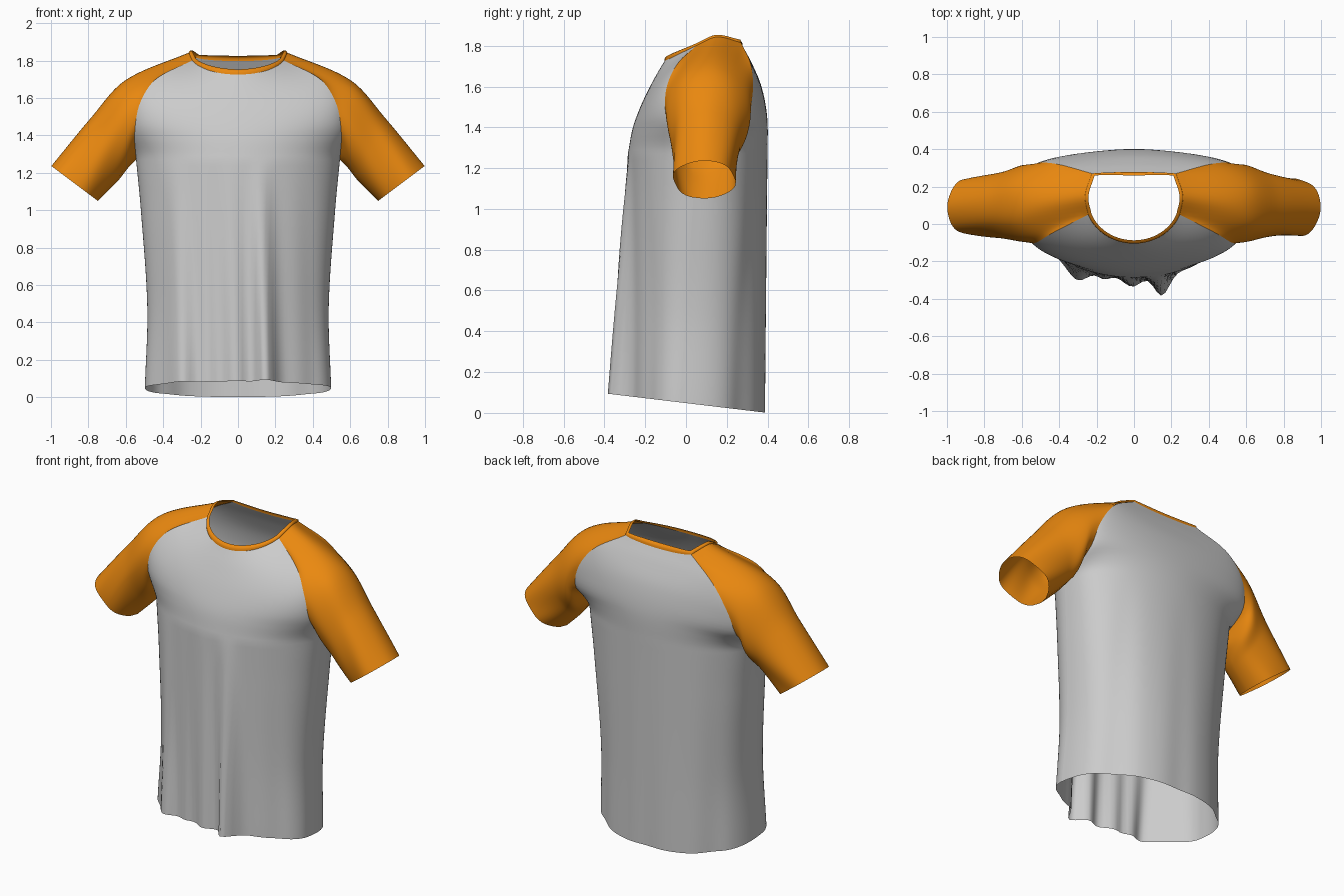
import bpy, math
from mathutils import Vector as V

if "Cube" in bpy.data.objects:
    bpy.data.objects.remove(bpy.data.objects["Cube"])

orange = bpy.data.materials.new("orange_cloth")
orange.diffuse_color = (0.83, 0.25, 0.005, 1)
orange.use_nodes = True
orange.node_tree.nodes["Principled BSDF"].inputs["Base Color"].default_value = orange.diffuse_color


def spline(pts, t):
    """Smooth curve through pts, t in 0..1 by chord length."""
    p = [V(q) for q in pts]
    d = [0.0]
    for a, b in zip(p, p[1:]):
        d.append(d[-1] + (b - a).length)
    s = t * d[-1]
    i = max(k for k in range(len(p) - 1) if d[k] <= s + 1e-9)
    i = min(i, len(p) - 2)

    def tangent(k):
        lo, hi = max(k - 1, 0), min(k + 1, len(p) - 1)
        return (p[hi] - p[lo]) / (d[hi] - d[lo])
    h = d[i + 1] - d[i]
    u = (s - d[i]) / h
    return (p[i] * (2*u**3 - 3*u*u + 1) + tangent(i) * h * (u**3 - 2*u*u + u)
            + p[i + 1] * (3*u*u - 2*u**3) + tangent(i + 1) * h * (u**3 - u*u))


def grid_object(name, rows, closed=False, mat=None, ref=None):
    """Skin a list of equal-length point rows; normals face away from ref(center)."""
    n = len(rows[0])
    verts = [p for r in rows for p in r]
    faces = []
    for i in range(len(rows) - 1):
        for j in range(n if closed else n - 1):
            k = (j + 1) % n
            faces.append((i*n + j, i*n + k, (i+1)*n + k, (i+1)*n + j))
    me = bpy.data.meshes.new(name)
    me.from_pydata(verts, [], faces)
    me.update()
    if sum(f.normal.dot(f.center - ref(f.center)) * f.area for f in me.polygons) < 0:
        me.flip_normals()
    me.shade_smooth()
    if mat:
        me.materials.append(mat)
    ob = bpy.data.objects.new(name, me)
    bpy.context.collection.objects.link(ob)
    return ob


# Shared seam lines, armpit to neck, on the +x side
ARMPIT = (0.545, 0.05, 1.27)
FRONT_SEAM = [ARMPIT, (0.552, -0.085, 1.42), (0.525, -0.10, 1.57),
              (0.44, -0.05, 1.70), (0.245, 0.05, 1.80)]
BACK_SEAM = [ARMPIT, (0.55, 0.28, 1.40), (0.515, 0.325, 1.55),
             (0.41, 0.32, 1.70), (0.225, 0.27, 1.815)]
NECK_SIDE = [FRONT_SEAM[-1], (0.262, 0.15, 1.843), BACK_SEAM[-1]]
# Centre lines of the panels, armpit height to neck
FRONT_MID = [(0, -0.285, 1.27), (0, -0.26, 1.40), (0, -0.215, 1.52),
             (0, -0.155, 1.64), (0, -0.105, 1.725)]
BACK_MID = [(0, 0.40, 1.27), (0, 0.398, 1.45), (0, 0.37, 1.60),
            (0, 0.32, 1.72), (0, 0.278, 1.797)]
SIDE = [(0.498, 0, 0), (0.485, 0, 0.45), (0.52, 0, 1.0), (0.545, 0, 1.27)]
# Hem folds: x centre, width, depth
FRONT_FOLDS = [(-0.31, 0.07, 0.085), (-0.16, 0.04, 0.025), (-0.01, 0.06, 0.05),
               (0.15, 0.055, 0.115), (0.40, 0.05, -0.02)]
BACK_FOLDS = [(-0.38, 0.06, -0.03), (0.38, 0.07, -0.035), (0.0, 0.08, -0.01)]
N, COLS, LOW = 24, 64, 36


def span(side, mid, a, power):
    """One row across a panel from side to side, bulging to mid."""
    row = []
    for j in range(COLS + 1):
        u = (2 * j / COLS - 1) * a
        f = max(0.0, (math.cos(u) - math.cos(a)) / (1 - math.cos(a)))
        row.append(V((side.x * math.sin(u) / math.sin(a),
                      side.y + (mid.y - side.y) * f**power,
                      side.z + (mid.z - side.z) * f)))
    return row


def panel(name, seam, mid, hem_y, folds, out, power):
    rows = []
    for i in range(LOW):                      # hem to armpit
        t = i / LOW
        side = spline(SIDE, t)
        side.y = -0.03 + 0.08 * t
        m = V((0, hem_y + (mid[0][1] - hem_y) * t, side.z))
        row = span(side, m, math.pi / 2, power)
        for p in row:
            edge = max(0.0, 1 - (p.x / side.x)**2)**0.5
            fold = sum(d * math.exp(-((p.x + 0.03 * t - x) / w)**2) for x, w, d in folds)
            p.y += out * fold * edge * (1 - t)**0.85
            p.z = (0.048 - 0.12 * p.y) * (1 - t) + 1.27 * t
        rows.append(row)
    for i in range(N + 1):                    # armpit to neckline
        v = i / N
        a = math.pi / 2 - 0.35 * min(1, v * 4)
        pw = power + (1 - power) * min(1, v * 2)
        rows.append(span(spline(seam, v), spline(mid, v), a, pw))
    grid_object(name, rows, ref=lambda c: V((0, 0.06, c.z)))
    return rows[-1]


front_neck = panel("front_panel", FRONT_SEAM, FRONT_MID, -0.285, FRONT_FOLDS, -1, 1.0)
back_neck = panel("back_panel", BACK_SEAM, BACK_MID, 0.395, BACK_FOLDS, 1, 0.75)

# Raglan sleeves: from seam loop through two arm rings to the cuff
K = 10
loop = [(spline(FRONT_SEAM, i / N), 150 * (i / N)**0.6) for i in range(N)]
loop += [(spline(NECK_SIDE, i / K), 150 + 60 * i / K) for i in range(K)]
loop += [(spline(BACK_SEAM, i / N), 360 - 150 * (i / N)**0.6) for i in range(N, 0, -1)]
RINGS = [((0.597, 0.11, 1.458), (0.006, 0, 0.236), 0.205),
         ((0.71, 0.10, 1.33), (0.075, 0, 0.165), 0.172),
         ((0.874, 0.09, 1.143), (0.124, 0, 0.093), 0.153)]


def arm_path(start, deg):
    th = math.radians(deg)
    path = [start]
    for c, e, ry in RINGS:
        path.append(V(c) - V(e) * math.cos(th) - V((0, ry, 0)) * math.sin(th))
    return path


STEPS = 26
for name, sx in (("left_sleeve", 1), ("right_sleeve", -1)):
    rows = []
    for i in range(STEPS + 1):
        t = i / STEPS
        row = []
        for start, deg in loop:
            p = spline(arm_path(start, deg), t)
            th = math.radians(deg)
            # soft creases running down the arm
            p.y -= 0.008 * t * math.sin(th) * math.sin(4 * th + 5 * t + sx)
            row.append(V((p.x * sx, p.y, p.z)))
        rows.append(row)

    def arm_axis(c):
        k = min(1, max(0, (abs(c.x) - 0.35) / 0.5))
        return V((sx * (0.35 + 0.5 * k), 0.1, 1.6 - 0.45 * k))
    grid_object(name, rows, closed=True, mat=orange, ref=arm_axis)

# Neck band following the whole neckline, leaning inwards and up
side_r = [spline(NECK_SIDE, i / K) for i in range(1, K)]
side_l = [V((-p.x, p.y, p.z)) for p in reversed(side_r)]
neck = front_neck + side_r + back_neck[::-1] + side_l
band = []
for k in range(4):
    s = k / 3
    row = []
    for p in neck:
        inward = (V((0, 0.1, 0)) - V((p.x, p.y, 0))).normalized()
        lift = 0.028 - 0.018 * min(1, abs(p.x) / 0.26)**3
        row.append(p + inward * (0.018 * s - 0.006 * math.sin(math.pi * s))
                   + V((0, 0, lift * s + 0.004 * math.sin(math.pi * s))))
    band.append(row)
grid_object("neck_band", band, closed=True, mat=orange, ref=lambda c: V((0, 0.1, c.z - 0.02)))
